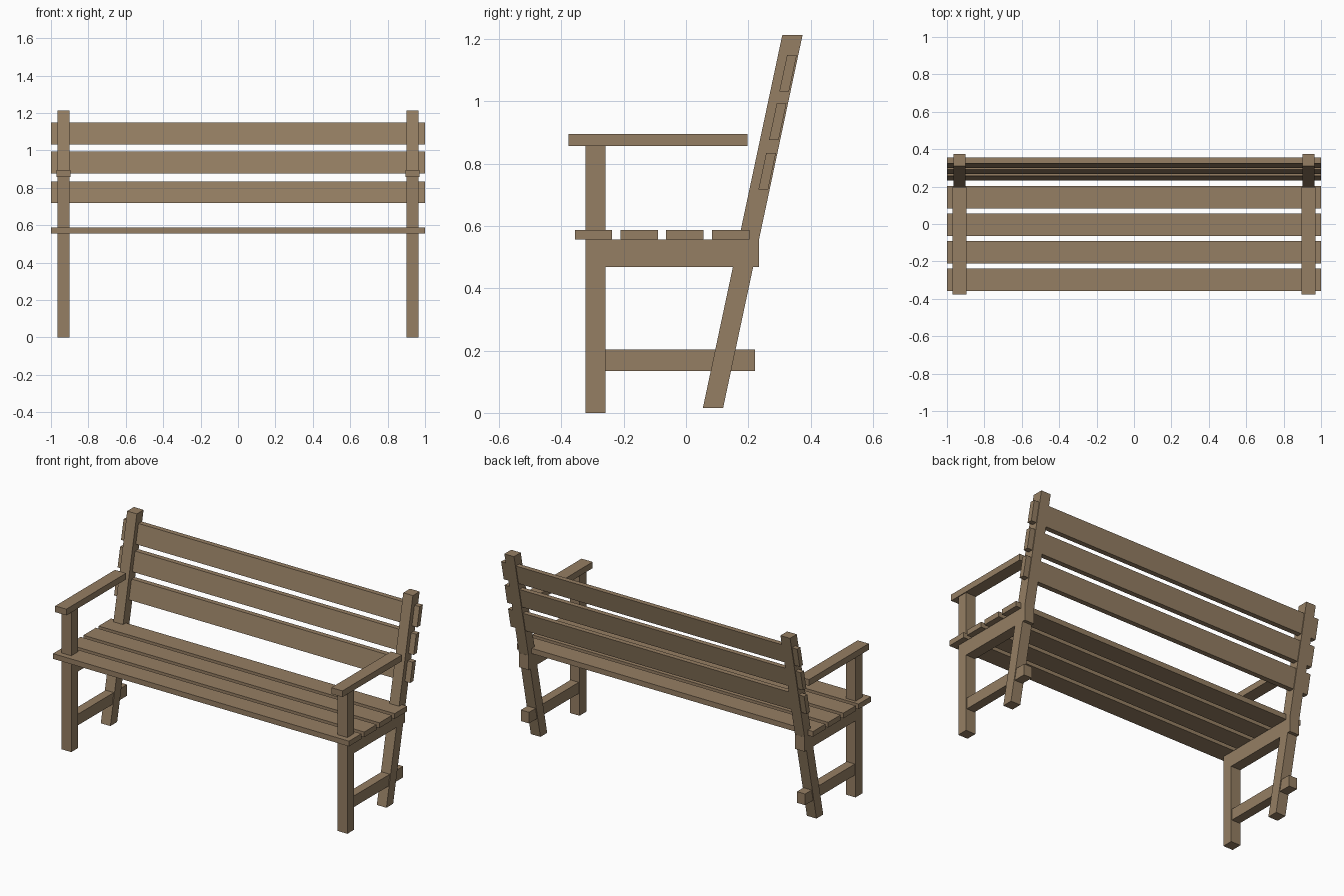
import bpy
import bmesh

cube = bpy.data.objects.get("Cube")
if cube:
    bpy.data.objects.remove(cube, do_unlink=True)

# Single timber colour
wood = bpy.data.materials.new("weathered wood")
wood.use_nodes = True
tan = (0.30, 0.21, 0.125, 1)
wood.diffuse_color = tan
wood.node_tree.nodes["Principled BSDF"].inputs["Base Color"].default_value = tan

LEAN = 0.213  # backward slope of the backrest


def beam(name, x, y, z, lean=0.0):
    """Box between x, y and z ranges; y is given at the bottom, sheared back by lean."""
    bm = bmesh.new()
    bmesh.ops.create_cube(bm, size=1)
    for v in bm.verts:
        px, py, pz = (r[int(c > 0)] for r, c in zip((x, y, z), v.co))
        v.co = (px, py + lean * (pz - z[0]), pz)
    mesh = bpy.data.meshes.new(name)
    bm.to_mesh(mesh)
    bm.free()
    mesh.materials.append(wood)
    obj = bpy.data.objects.new(name, mesh)
    bpy.context.collection.objects.link(obj)
    return obj


def pair(name, x, y, z, lean=0.0):
    """The same beam on both ends of the bench."""
    beam("left_" + name, x, y, z, lean)
    beam("right_" + name, (-x[1], -x[0]), y, z, lean)


# End frames
POST = (0.90, 0.965)
pair("front_leg", POST, (-0.323, -0.258), (0, 0.857))
pair("back_post", POST, (0.054, 0.119), (0.015, 1.213), LEAN)
pair("seat_rail", POST, (-0.323, 0.235), (0.468, 0.556))
pair("lower_rail", (0.905, 0.96), (-0.258, 0.222), (0.135, 0.203))
pair("armrest", (0.895, 0.97), (-0.378, 0.198), (0.857, 0.895))

# Seat slats
for i in range(4):
    y = -0.357 + i * 0.1467
    beam(f"seat_slat_{i + 1}", (-1, 1), (y, y + 0.12), (0.556, 0.588))

# Back slats, set into the leaning posts
for i, z in enumerate((0.718, 0.876, 1.032)):
    y = 0.083 + LEAN * (z - 0.015)
    beam(f"back_slat_{i + 1}", (-1, 1), (y, y + 0.031), (z, z + 0.117), LEAN)
